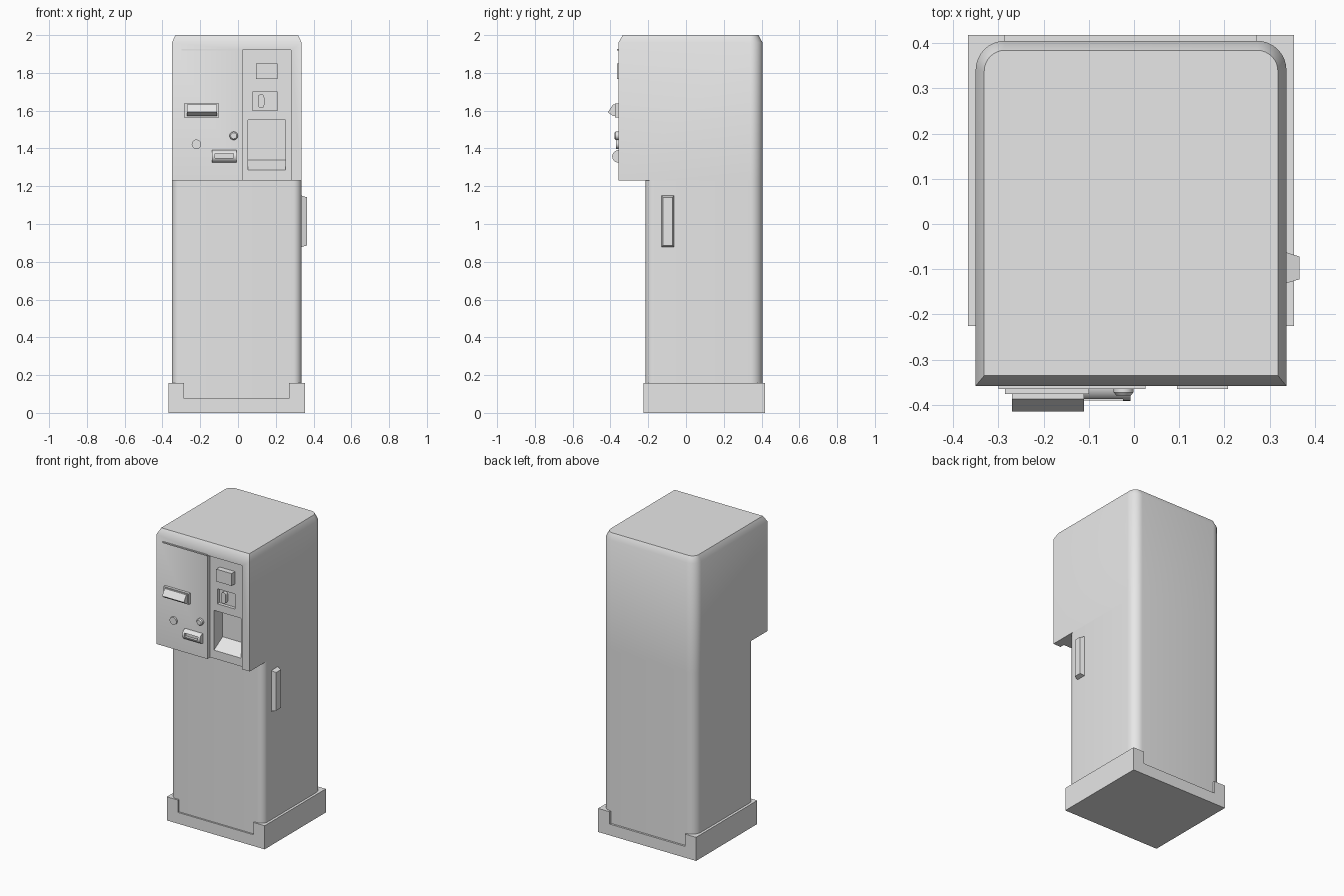
import bpy, bmesh, math
from mathutils import Vector

cube = bpy.data.objects.get("Cube")
if cube:
    bpy.data.objects.remove(cube, do_unlink=True)

grey = bpy.data.materials.new("light_grey")
grey.use_nodes = True
grey.diffuse_color = (0.8, 0.8, 0.8, 1)
grey.node_tree.nodes["Principled BSDF"].inputs["Base Color"].default_value = (0.8, 0.8, 0.8, 1)


def loft(name, rings, smooth=False):
    """Closed solid through rings that share a point count."""
    bm = bmesh.new()
    loops = [[bm.verts.new(p) for p in ring] for ring in rings]
    n = len(loops[0])
    for a, b in zip(loops, loops[1:]):
        for i in range(n):
            j = (i + 1) % n
            bm.faces.new((a[i], a[j], b[j], b[i]))
    bm.faces.new(loops[0][::-1])
    bm.faces.new(loops[-1])
    bmesh.ops.recalc_face_normals(bm, faces=bm.faces)
    mesh = bpy.data.meshes.new(name)
    bm.to_mesh(mesh)
    bm.free()
    mesh.materials.append(grey)
    obj = bpy.data.objects.new(name, mesh)
    bpy.context.collection.objects.link(obj)
    if smooth:
        smooth_object(obj)
    return obj


def activate(obj):
    bpy.ops.object.select_all(action='DESELECT')
    obj.select_set(True)
    bpy.context.view_layer.objects.active = obj


def smooth_object(obj):
    activate(obj)
    bpy.ops.object.shade_smooth_by_angle(angle=math.radians(30))


def box(name, x0, x1, y0, y1, z0, z1):
    return loft(name, [[(x0, y0, z), (x1, y0, z), (x1, y1, z), (x0, y1, z)] for z in (z0, z1)])


def side_prism(name, profile, x0, x1, smooth=False):
    """Extrude a (y, z) profile along x."""
    return loft(name, [[(x, y, z) for y, z in profile] for x in (x0, x1)], smooth)


def disc(name, x, z, steps, sides=24):
    """Turned part on the front face from (radius, y) steps."""
    angles = [2 * math.pi * i / sides for i in range(sides)]
    return loft(name, [[(x + r * math.cos(a), y, z + r * math.sin(a)) for a in angles]
                       for r, y in steps], True)


def outline(x0, x1, y0, y1, front_r, back_r, z, steps=8):
    """Rounded plan outline with separate front and back corner radii."""
    pts = []
    corners = [(x0, y0, 1, 1, front_r, 180), (x1, y0, -1, 1, front_r, 270),
               (x1, y1, -1, -1, back_r, 0), (x0, y1, 1, -1, back_r, 90)]
    for cx, cy, sx, sy, r, start in corners:
        if r == 0:
            pts.append((cx, cy, z))
            continue
        for i in range(steps + 1):
            a = math.radians(start + 90 * i / steps)
            pts.append((cx + sx * r + r * math.cos(a), cy + sy * r + r * math.sin(a), z))
    return pts


def cut(target, cutter):
    cutter.hide_render = True
    mod = target.modifiers.new("cut", 'BOOLEAN')
    mod.operation = 'DIFFERENCE'
    mod.solver = 'EXACT'
    mod.object = cutter
    activate(target)
    bpy.ops.object.modifier_apply(modifier=mod.name)
    bpy.data.objects.remove(cutter, do_unlink=True)


L, R, FRONT, BACK = -0.35, 0.337, -0.358, 0.405
PANEL = FRONT + 0.03

# Plinth with low front and back edges between raised side rails
u_profile = [(-0.367, 0), (0.354, 0), (0.354, 0.157), (0.27, 0.157),
             (0.27, 0.075), (-0.285, 0.075), (-0.285, 0.157), (-0.367, 0.157)]
loft("plinth", [[(x, y, z) for x, z in u_profile] for y in (-0.225, 0.418)])

# Lower cabinet, rounded on all corners
loft("lower_cabinet", [outline(L, R, -0.214, BACK, 0.045, 0.065, z) for z in (0.02, 1.23)], True)

# Overhanging upper cabinet with bevelled top
upper = loft("upper_cabinet", [
    outline(L, R, FRONT, BACK, 0, 0.065, 1.23),
    outline(L, R, FRONT, BACK, 0, 0.065, 1.96),
    outline(L + 0.019, R - 0.019, FRONT + 0.023, BACK - 0.021, 0, 0.046, 2.0)])

# Recessed control column, token pocket and sloping dispenser bay
cut(upper, box("column_cutter", 0.025, 0.28, -0.5, PANEL, 1.1, 1.92))
cut(upper, box("pocket_cutter", 0.077, 0.208, -0.5, PANEL + 0.022, 1.6, 1.7))
cut(upper, side_prism("bay_cutter", [(-0.5, 1.285), (PANEL, 1.285), (PANEL + 0.09, 1.34),
                                     (PANEL + 0.09, 1.55), (-0.5, 1.55)], 0.053, 0.252))
smooth_object(upper)

# Thin lip over the left door
box("door_lip", -0.30, 0.025, FRONT - 0.007, FRONT + 0.01, 1.918, 1.926)

# Column fittings
box("display_block", 0.095, 0.208, FRONT - 0.007, PANEL + 0.01, 1.768, 1.85)
slot = []
for i in range(17):
    a = math.pi * i / 16
    slot.append((0.122 + 0.017 * math.cos(a), 1.67 + 0.017 * math.sin(a)))
slot += [(2 * 0.122 - x, 2 * 1.65 - z) for x, z in slot]
loft("token_slot", [[(x, y, z) for x, z in slot] for y in (PANEL + 0.03, PANEL)], True)

# Note reader: back plate, wedge nose and a slot bar
box("reader_plate", -0.285, -0.10, FRONT - 0.018, FRONT + 0.01, 1.565, 1.637)
side_prism("reader_nose", [(-0.37, 1.632), (-0.387, 1.632), (-0.414, 1.592),
                           (-0.387, 1.572), (-0.37, 1.572)], -0.27, -0.11)

# Coin return cup with a half-round section
arc = [(FRONT - 0.033 * math.sin(math.pi * i / 12), 1.358 + 0.033 * math.cos(math.pi * i / 12))
       for i in range(13)]
cup = side_prism("return_cup", arc + [(FRONT + 0.01, 1.325), (FRONT + 0.01, 1.391)], -0.138, -0.008)
cut(cup, side_prism("cup_cutter", [(-0.5, 1.35), (FRONT - 0.014, 1.35), (FRONT - 0.014, 1.372),
                                   (-0.5, 1.388)], -0.122, -0.024))
smooth_object(cup)

# Lock and push button
disc("lock", -0.22, 1.422, [(0.025, FRONT + 0.01), (0.025, FRONT - 0.012)])
disc("button", -0.023, 1.467, [(0.022, FRONT + 0.01), (0.022, FRONT - 0.014),
                               (0.016, FRONT - 0.021)])

# Tapered side handle
rings = []
for x, inset in ((R - 0.01, 0), (R, 0), (0.366, 0.009)):
    y0, y1, z0, z1 = -0.131 + inset, -0.063 - inset, 0.878 + inset, 1.15 - inset
    rings.append([(x, y0, z0), (x, y1, z0), (x, y1, z1), (x, y0, z1)])
loft("side_handle", rings)
